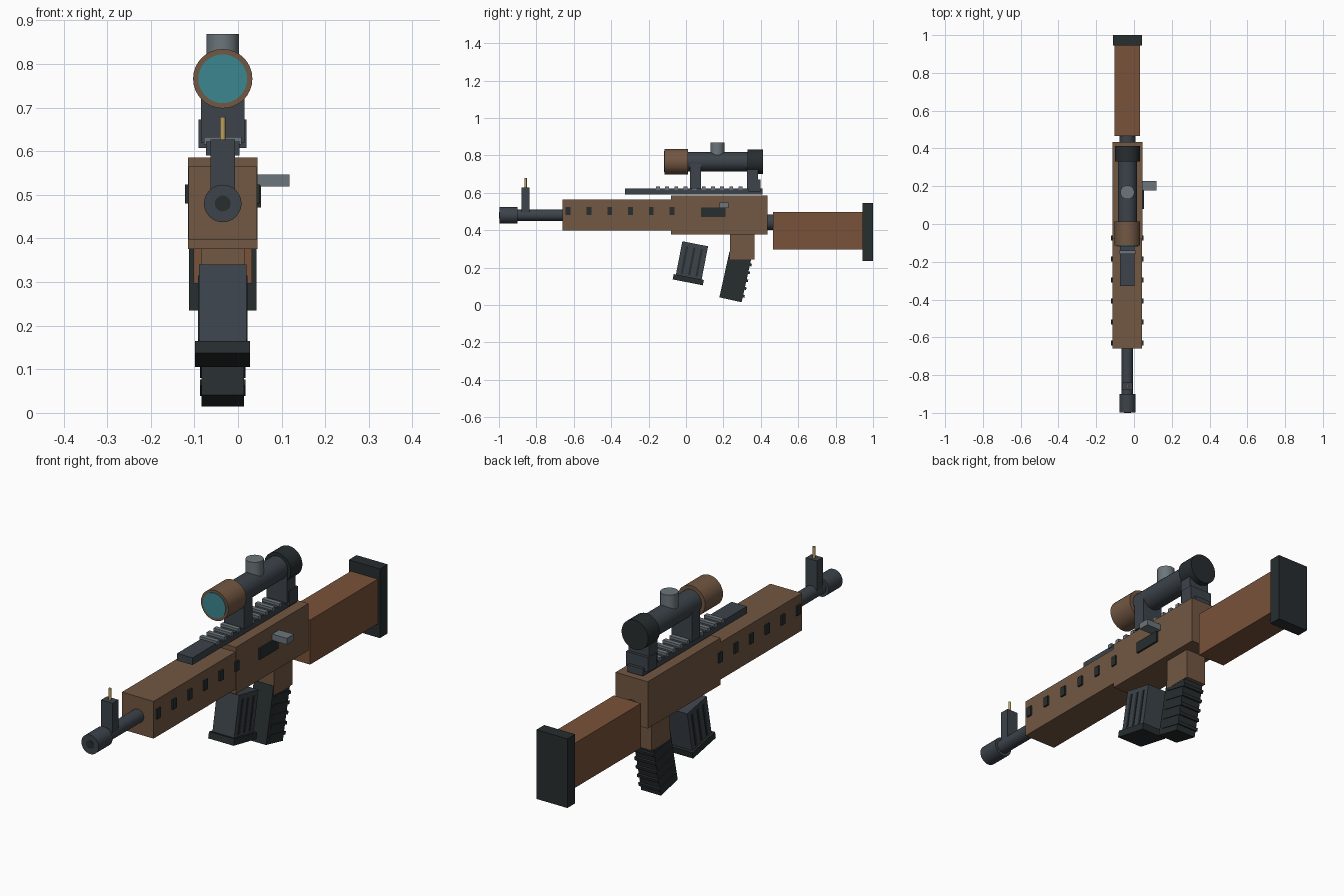
import bpy
from math import radians, pi
from mathutils import Vector, Matrix

if "Cube" in bpy.data.objects:
    bpy.data.objects.remove(bpy.data.objects["Cube"])

CX = -0.035  # centre plane of the body


def material(name, rgb):
    m = bpy.data.materials.new(name)
    m.diffuse_color = (*rgb, 1)
    m.use_nodes = True
    m.node_tree.nodes["Principled BSDF"].inputs["Base Color"].default_value = m.diffuse_color
    return m


BROWN = material("brown_finish", (0.17, 0.095, 0.055))
WOOD = material("stock_wood", (0.19, 0.085, 0.042))
STEEL = material("dark_steel", (0.045, 0.056, 0.069))
BLACK = material("black_rubber", (0.020, 0.026, 0.028))
GREY = material("light_steel", (0.15, 0.18, 0.20))
LENS = material("lens_glass", (0.045, 0.24, 0.28))
BRASS = material("brass", (0.50, 0.36, 0.12))


def box(name, x, y, z, mat, frame=None):
    """Box from (min, max) ranges, optionally placed in a tilted frame."""
    bpy.ops.mesh.primitive_cube_add(size=1)
    ob = bpy.context.object
    ob.name = name
    c = [(a + b) / 2 for a, b in (x, y, z)]
    s = [b - a for a, b in (x, y, z)]
    m = Matrix.Translation(c) @ Matrix.Diagonal((*s, 1))
    ob.data.transform((frame or Matrix()) @ m)
    ob.data.materials.append(mat)
    return ob


def cyl(name, r, a, b, mat, axis="Y", y=0, z=0, sides=32):
    """Cylinder on the centre plane running from a to b along Y or Z."""
    mid = (a + b) / 2
    loc = (CX, mid, z) if axis == "Y" else (CX, y, mid)
    rot = (pi / 2, 0, 0) if axis == "Y" else (0, 0, 0)
    bpy.ops.mesh.primitive_cylinder_add(vertices=sides, radius=r, depth=b - a,
                                        location=loc, rotation=rot)
    ob = bpy.context.object
    ob.name = name
    bpy.ops.object.shade_smooth_by_angle(angle=radians(35))
    ob.data.materials.append(mat)
    return ob


def wide(w):
    return (CX - w, CX + w)


def tilted(y, z, deg):
    return Matrix.Translation((CX, y, z)) @ Matrix.Rotation(radians(deg), 4, "X")


# Receiver, handguard and stock
box("receiver", wide(0.080), (-0.08, 0.435), (0.376, 0.586), BROWN)
box("handguard", wide(0.0785), (-0.66, -0.08), (0.398, 0.565), BROWN)
cyl("stock_joint", 0.042, 0.42, 0.48, STEEL, z=0.443)
box("stock", wide(0.067), (0.465, 0.945), (0.297, 0.497), WOOD)
box("butt_pad", wide(0.077), (0.945, 1.0), (0.235, 0.545), BLACK)

# Vents on both sides of the handguard
for i in range(6):
    y = -0.63 + i * 0.111
    for side in (-1, 1):
        x = sorted((CX + side * 0.070, CX + side * 0.086))
        box("handguard_vent", x, (y - 0.013, y + 0.013), (0.480, 0.524), BLACK)

# Side port and bolt handle
box("side_port", (0.035, 0.053), (0.08, 0.212), (0.471, 0.521), BLACK)
box("bolt_handle", (0.040, 0.118), (0.178, 0.228), (0.519, 0.547), GREY)

# Barrel with muzzle and front sight
cyl("barrel", 0.030, -0.92, -0.62, STEEL, z=0.48)
cyl("muzzle", 0.043, -0.998, -0.90, STEEL, z=0.48)
cyl("bore", 0.018, -1.0, -0.95, BLACK, z=0.48)
box("front_sight_post", wide(0.028), (-0.880, -0.838), (0.485, 0.627), STEEL)
cyl("front_sight_pin", 0.006, 0.62, 0.678, BRASS, "Z", y=-0.857, sides=12)

# Top rail with cross teeth
box("top_rail", wide(0.038), (-0.327, 0.410), (0.590, 0.622), STEEL)
for i in range(10):
    y = -0.150 + i * 0.049
    box("rail_tooth", wide(0.043), (y - 0.010, y + 0.010), (0.615, 0.633), GREY)

# Scope mounts and rear sight block
for y0, y1 in ((0.022, 0.080), (0.325, 0.385)):
    box("scope_mount", wide(0.050), (y0, y1), (0.620, 0.760), STEEL)
box("rear_sight_block", wide(0.055), (0.335, 0.397), (0.607, 0.672), STEEL)

# Scope
ZS = 0.766
cyl("scope_tube", 0.051, 0.0, 0.34, STEEL, z=ZS)
cyl("scope_front_bell", 0.068, -0.115, 0.012, BROWN, z=ZS)
cyl("scope_lens", 0.056, -0.118, -0.10, LENS, z=ZS)
cyl("scope_eyepiece", 0.066, 0.33, 0.412, BLACK, z=ZS)
cyl("scope_turret", 0.037, 0.77, 0.868, GREY, "Z", y=0.168)

# Pistol grip: brown neck, tilted black handle with ridges
box("grip_neck", wide(0.050), (0.235, 0.365), (0.242, 0.38), BROWN)
grip = tilted(0.265, 0.150, -12.5)
box("grip", (-0.049, 0.049), (-0.061, 0.061), (-0.125, 0.125), BLACK, grip)
for i in range(5):
    z = -0.092 + i * 0.043
    box("grip_ridge", (-0.052, 0.052), (-0.045, 0.070), (z - 0.007, z + 0.007), BLACK, grip)

# Magazine: tilted body, side ribs and base plate
mag = tilted(0.031, 0.233, -11)
box("magazine", (-0.054, 0.054), (-0.070, 0.070), (-0.096, 0.096), STEEL, mag)
box("magazine_base", (-0.063, 0.063), (-0.082, 0.082), (-0.114, -0.085), BLACK, mag)
for y in (-0.040, 0.0, 0.040):
    box("magazine_rib", (-0.057, 0.057), (y - 0.006, y + 0.006), (-0.075, 0.075), BLACK, mag)
